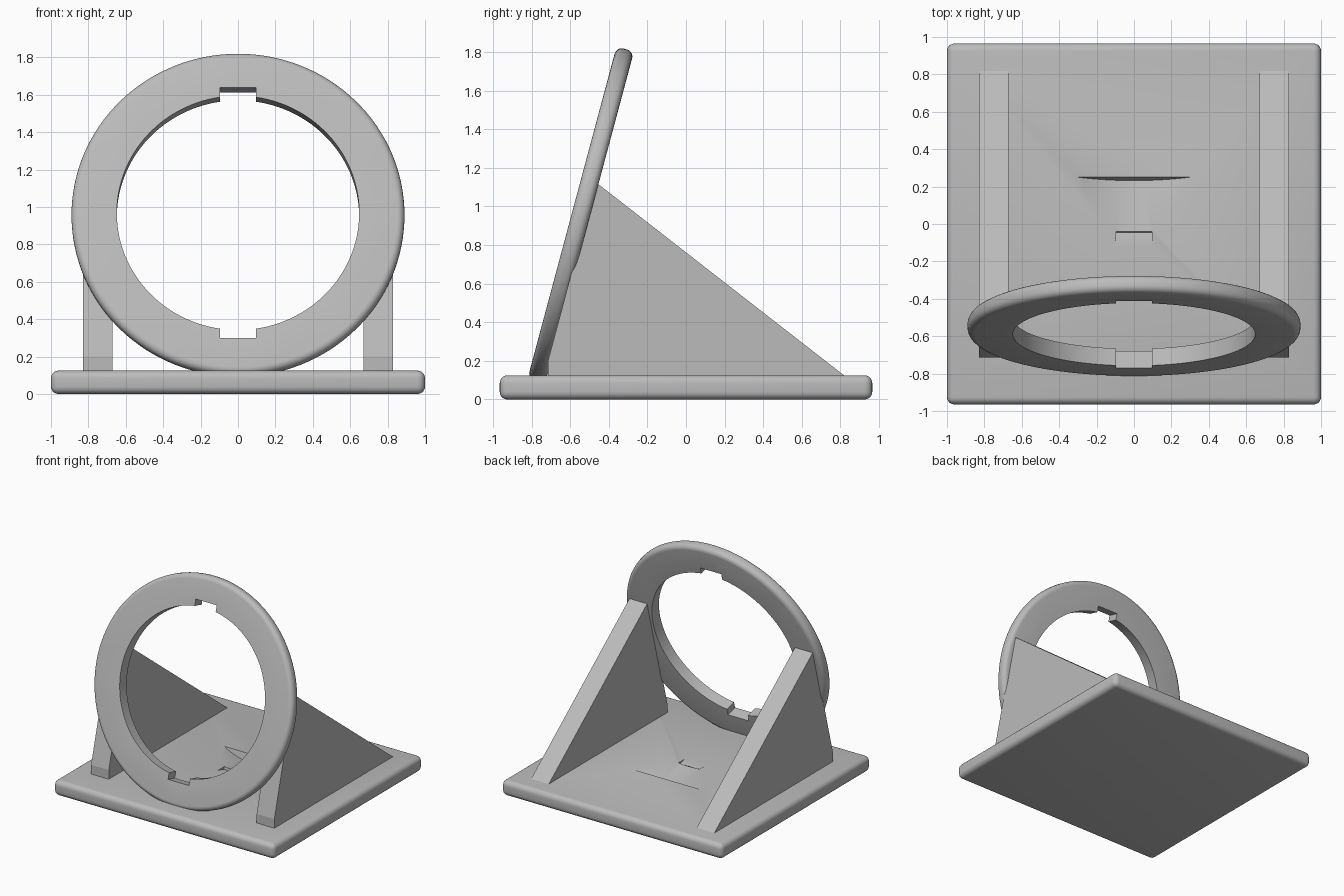
import bpy, bmesh, math
from mathutils import Matrix, Vector

if "Cube" in bpy.data.objects:
    bpy.data.objects.remove(bpy.data.objects["Cube"])

grey = bpy.data.materials.new("plain grey")
grey.diffuse_color = (0.5, 0.5, 0.5, 1)
grey.use_nodes = True
grey.node_tree.nodes["Principled BSDF"].inputs["Base Color"].default_value = grey.diffuse_color

# Frame of the leaning ring: local y runs up the ring, local z out of its front
TILT = math.radians(75)
RING = Matrix.Translation((0, -0.545, 0.956)) @ Matrix.Rotation(TILT, 4, 'X')


def finish(name, bm, matrix=Matrix()):
    bmesh.ops.recalc_face_normals(bm, faces=bm.faces)
    mesh = bpy.data.meshes.new(name)
    bm.to_mesh(mesh)
    bm.free()
    mesh.transform(matrix)
    mesh.materials.append(grey)
    obj = bpy.data.objects.new(name, mesh)
    bpy.context.collection.objects.link(obj)
    return obj


def box(name, lo, hi, matrix=Matrix(), bevel=0):
    lo, hi = Vector(lo), Vector(hi)
    bm = bmesh.new()
    bmesh.ops.create_cube(bm, size=1)
    for v in bm.verts:
        v.co = (lo + hi) / 2 + v.co * (hi - lo)
    if bevel:
        bmesh.ops.bevel(bm, geom=bm.edges[:], offset=bevel, segments=5,
                        profile=0.5, affect='EDGES')
    return finish(name, bm, matrix)


def tube(name, r_back, r_front, z0, z1, bevel=0):
    bm = bmesh.new()
    bmesh.ops.create_cone(bm, cap_ends=True, segments=128, radius1=r_back,
                          radius2=r_front, depth=z1 - z0)
    bmesh.ops.translate(bm, verts=bm.verts, vec=(0, 0, (z0 + z1) / 2))
    if bevel:
        rims = [e for e in bm.edges
                if abs(e.verts[0].co.z - e.verts[1].co.z) < 1e-5]
        bmesh.ops.bevel(bm, geom=rims, offset=bevel, segments=5,
                        profile=0.5, affect='EDGES')
    return finish(name, bm, RING)


def activate(obj):
    bpy.ops.object.select_all(action='DESELECT')
    obj.select_set(True)
    bpy.context.view_layer.objects.active = obj


def cut(obj, *cutters):
    for c in cutters:
        mod = obj.modifiers.new("cut", 'BOOLEAN')
        mod.operation = 'DIFFERENCE'
        mod.solver = 'EXACT'
        mod.object = c
        activate(obj)
        bpy.ops.object.modifier_apply(modifier=mod.name)


def smooth(obj):
    activate(obj)
    bpy.ops.object.shade_smooth_by_angle(angle=math.radians(30))


# Main parts
base = box("base_plate", (-1, -0.965, 0), (1, 0.965, 0.125), bevel=0.04)
ring = tube("leaning_ring", 0.89, 0.89, -0.047, 0.047, bevel=0.038)

# Bore and key slots pass through the ring and also leave a pocket in the base
bore = tube("bore_cutter", 0.648, 0.648, -0.2, 0.2)
slot = box("slot_cutter", (-0.095, -0.693, -0.703), (0.095, 0.693, 0.2), RING)
pocket = tube("pocket_cutter", 0.667, 0.679, -0.983, -0.703)
cut(ring, bore, slot)
cut(base, slot, pocket)
for helper in (bore, slot, pocket):
    bpy.data.objects.remove(helper, do_unlink=True)
smooth(base)
smooth(ring)

# Triangular side supports behind the ring
PROFILE = [(0.825, 0.12), (-0.455, 1.116), (-0.47, 1.116), (-0.715, 0.2),
           (-0.715, 0.12)]
for side, name in ((-1, "left_support"), (1, "right_support")):
    bm = bmesh.new()
    face = bm.faces.new([bm.verts.new((side * 0.67, y, z)) for y, z in PROFILE])
    new = bmesh.ops.extrude_face_region(bm, geom=[face])["geom"]
    bmesh.ops.translate(bm, vec=(side * 0.16, 0, 0),
                        verts=[g for g in new if isinstance(g, bmesh.types.BMVert)])
    finish(name, bm)
